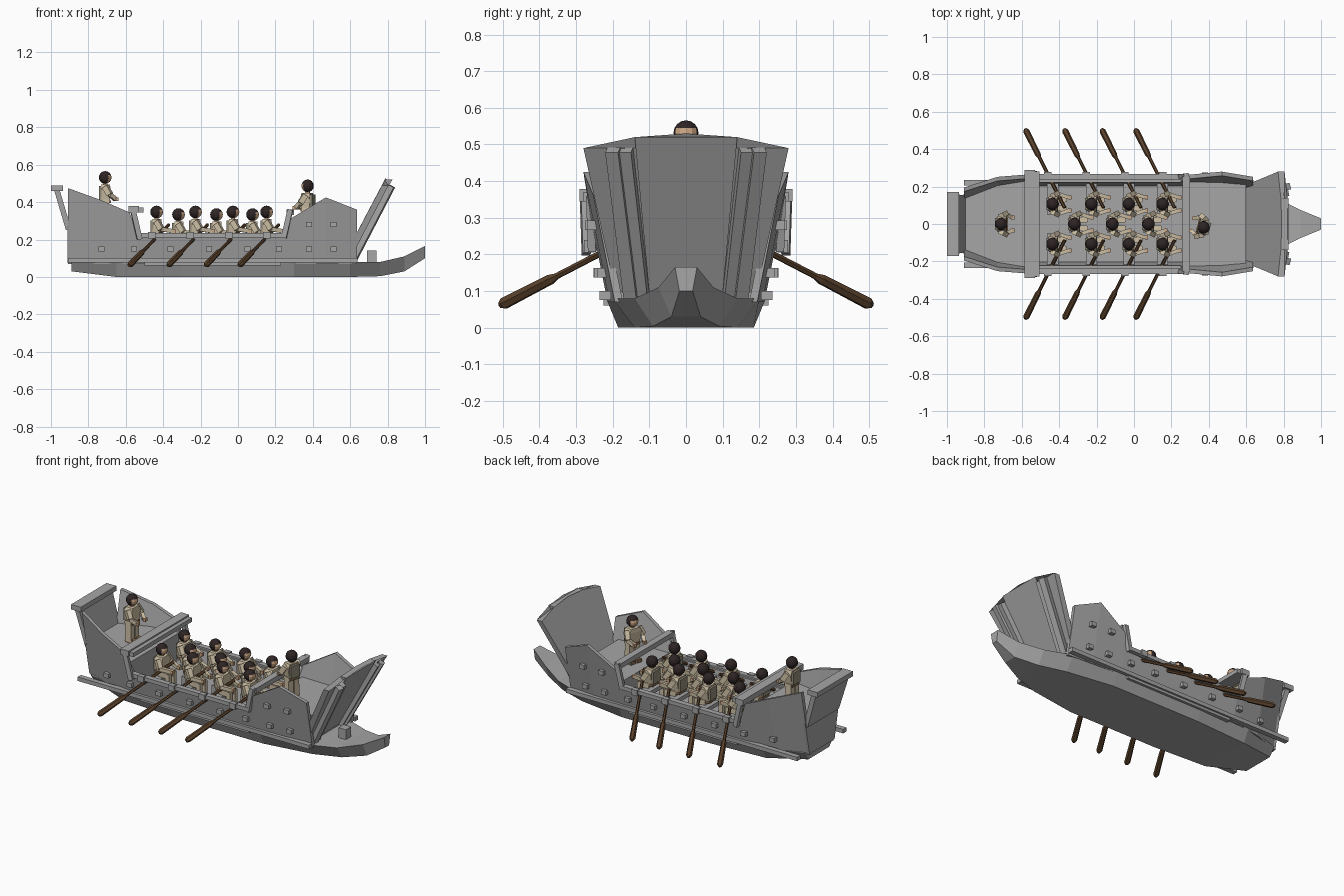
import bpy, bmesh, math
from mathutils import Vector, Matrix

if "Cube" in bpy.data.objects:
    bpy.data.objects.remove(bpy.data.objects["Cube"])


def material(name, rgb):
    m = bpy.data.materials.new(name)
    m.diffuse_color = (*rgb, 1)
    m.use_nodes = True
    m.node_tree.nodes["Principled BSDF"].inputs["Base Color"].default_value = m.diffuse_color
    return m


GREY = material("grey_timber", (0.38, 0.38, 0.38))
BROWN = material("oar_brown", (0.10, 0.052, 0.024))
CLOTH = material("cream_cloth", (0.62, 0.53, 0.38))
PACK = material("olive_tan", (0.29, 0.26, 0.19))
SKIN = material("skin", (0.60, 0.38, 0.23))
HAIR = material("dark_hair", (0.028, 0.018, 0.018))
BELT = material("leather_brown", (0.25, 0.15, 0.08))


def finish(bm, name, mats):
    bmesh.ops.recalc_face_normals(bm, faces=bm.faces[:])
    me = bpy.data.meshes.new(name)
    bm.to_mesh(me)
    bm.free()
    for m in mats:
        me.materials.append(m)
    ob = bpy.data.objects.new(name, me)
    bpy.context.collection.objects.link(ob)
    return ob


def loft(bm, rings, mat=0):
    """Closed solid through rings of equal point count."""
    vs = [[bm.verts.new(p) for p in r] for r in rings]
    n = len(vs[0])
    faces = [bm.faces.new(vs[0]), bm.faces.new(vs[-1])]
    for a, b in zip(vs, vs[1:]):
        for i in range(n):
            j = (i + 1) % n
            faces.append(bm.faces.new((a[i], a[j], b[j], b[i])))
    for f in faces:
        f.material_index = mat


def beam(bm, p0, p1, w, h, mat=0, taper=1.0):
    """Rectangular bar from p0 to p1, w wide sideways and h deep."""
    p0, p1 = Vector(p0), Vector(p1)
    d = (p1 - p0).normalized()
    s = d.cross(Vector((0, 0, 1)))
    s = Vector((0, 1, 0)) if s.length < 0.05 else s.normalized()
    u = s.cross(d)
    rings = []
    for p, k in ((p0, 1), (p1, taper)):
        rings.append([p + s * (a * w * k / 2) + u * (b * h * k / 2)
                      for a, b in ((-1, -1), (1, -1), (1, 1), (-1, 1))])
    loft(bm, rings, mat)


def box(bm, x0, x1, y0, y1, z0, z1, mat=0):
    loft(bm, [[(x, y0, z0), (x, y1, z0), (x, y1, z1), (x, y0, z1)] for x in (x0, x1)], mat)


# Half width of the side wall foot along the boat
FOOT = [(-.91, .115), (-.73, .185), (-.55, .215), (.27, .215), (.47, .21), (.64, .195)]


def side_y(x, z):
    for (xa, ya), (xb, yb) in zip(FOOT, FOOT[1:]):
        if x <= xb:
            break
    t = (x - xa) / (xb - xa)
    return ya + (yb - ya) * t + 0.2 * (z - .075)


# Lower hull with upturned prow: x, bottom half width, bottom z, top half width, top z
bm = bmesh.new()
hull = [(-.89, .10, .03, .14, .08), (-.65, .165, 0, .205, .08), (-.3, .185, 0, .218, .08),
        (.3, .185, 0, .218, .08), (.6, .14, 0, .20, .08), (.76, .09, .004, .14, .08),
        (.89, .04, .03, .075, .11), (1.0, .018, .10, .03, .165)]
loft(bm, [[(x, -b, zb), (x, b, zb), (x, t, zt), (x, -t, zt)] for x, b, zb, t, zt in hull])
finish(bm, "lower_hull", [GREY])

# Side walls, high at stern and bow
bm = bmesh.new()
top = [(-.91, .475), (-.73, .41), (-.58, .345), (-.535, .225), (.25, .225),
       (.27, .305), (.47, .425), (.635, .36)]
for s in (-1, 1):
    rings = []
    for x, z in top:
        lo, hi = side_y(x, .07), side_y(x, z)
        rings.append([(x, s * lo, .07), (x, s * hi, z), (x, s * (hi - .022), z), (x, s * (lo - .022), .07)])
    loft(bm, rings)
finish(bm, "side_walls", [GREY])


# Decks and bulkheads
def deck(name, xs, z, depth):
    b = bmesh.new()
    rings = []
    for x in xs:
        lo, hi = side_y(x, z - depth) - .015, side_y(x, z) - .015
        rings.append([(x, -lo, z - depth), (x, lo, z - depth), (x, hi, z), (x, -hi, z)])
    loft(b, rings)
    finish(b, name, [GREY])


deck("stern_deck", (-.905, -.73, -.555), .285, .2)
deck("rowing_floor", (-.56, .27), .12, .045)
deck("bow_deck", (.27, .47, .60), .24, .16)

# Transom: upright lower part, flared upper panel and cap rail
bm = bmesh.new()
loft(bm, [[(x, -.12, .075), (x, .12, .075), (x, .16, .27), (x, -.16, .27)] for x in (-.912, -.89)])
loft(bm, [[(x, -w, z), (x, w, z), (x + .03, w, z), (x + .03, -w, z)]
          for x, w, z in ((-.92, .15, .25), (-.985, .16, .47))])
box(bm, -1.0, -.935, -.17, .17, .46, .49)
finish(bm, "transom", [GREY])

# Cross beams with leaning posts
bm = bmesh.new()
box(bm, -.585, -.53, -.29, .29, .345, .378)
box(bm, -.53, -.505, -.28, .28, .345, .37)
box(bm, .26, .30, -.255, .255, .33, .36)
for s in (-1, 1):
    beam(bm, (-.525, s * .272, .20), (-.56, s * .277, .35), .022, .028)
    beam(bm, (.245, s * .255, .21), (.28, s * .26, .36), .022, .028)
finish(bm, "cross_beams", [GREY])

# Gunwales, lower rub rails and square studs
bm = bmesh.new()
for s in (-1, 1):
    ya, yb = sorted((s * .235, s * .268))
    box(bm, -.535, .25, ya, yb, .212, .235)
    ya, yb = sorted((s * .205, s * .236))
    box(bm, -.91, .64, ya, yb, .076, .10)
    ya, yb = sorted((s * .20, s * .225))
    box(bm, -.5, .23, ya, yb, .06, .076)
    for x in (-.46, -.255, -.05, .155):
        ya, yb = sorted((s * .25, s * .278))
        box(bm, x - .02, x + .02, ya, yb, .205, .24)
    for x, z in ((-.73, .15), (-.555, .15), (-.36, .15), (-.155, .15), (.05, .15),
                 (.22, .15), (.38, .15), (.51, .15), (.38, .28), (.51, .28)):
        y = side_y(x, z)
        ya, yb = sorted((s * (y - .01), s * (y + .022)))
        box(bm, x - .016, x + .016, ya, yb, z - .013, z + .013)
finish(bm, "rails_and_studs", [GREY])

# Raised bow ramp: sloping fan panel with a raised centre and rails
bm = bmesh.new()
edge = [(.28, .49, .79), (.14, .52, .805), (0, .53, .81), (-.14, .52, .805), (-.28, .49, .79)]
foot = [.19, .10, 0, -.10, -.19]
lower = [(.555, y, .085) for y in foot] + [(.595, y, .085) for y in reversed(foot)]
upper = [(x - .02, y, z) for y, z, x in edge] + [(x + .015, y, z) for y, z, x in reversed(edge)]
loft(bm, [lower, upper])
loft(bm, [[(x0, -w, z), (x0, w, z), (x1, w, z), (x1, -w, z)]
          for x0, x1, w, z in ((.56, .605, .10, .09), (.785, .825, .14, .52))])
for s in (-1, 1):
    for ya, yb, lift in ((.15, .20, .03), (.12, .165, .012)):
        beam(bm, (.60 + lift / 2, s * ya, .085), (.808 + lift / 2, s * yb, .485), .036, .03)
finish(bm, "bow_ramp", [GREY])

# Mooring post on the prow
bm = bmesh.new()
box(bm, .69, .74, -.025, .025, .07, .14)
finish(bm, "prow_post", [GREY])


# People: local origin at the hips, facing +x
def person(name, seated):
    b = bmesh.new()
    loft(b, [[(x - .022, -w, z), (x + .026, -w, z), (x + .026, w, z), (x - .022, w, z)]
             for x, w, z in ((0, .03, 0), (.002, .042, .075), (0, .03, .10))])
    box(b, -.026, .03, -.034, .034, 0, .014, 4)
    box(b, -.034, -.018, -.033, .033, .018, .092, 1)
    beam(b, (0, 0, .095), (0, 0, .115), .022, .022, 2)
    for s in (-1, 1):
        reach = .085 if seated else .055
        drop = .035 if seated else .02
        elbow = Vector((.025, s * .056, .045))
        hand = Vector((reach, s * .035, drop))
        beam(b, (0, s * .044, .088), elbow, .026, .03)
        beam(b, elbow, hand, .02, .022)
        beam(b, hand, hand + Vector((.016, 0, 0)), .02, .02, 2)
        if seated:
            beam(b, (0, s * .02, 0), (.065, s * .024, 0), .03, .032)
            beam(b, (.06, s * .024, .01), (.06, s * .024, -.075), .026, .026)
        else:
            beam(b, (0, s * .02, .02), (0, s * .022, -.105), .034, .04)
            box(b, -.018, .035, s * .022 - .016, s * .022 + .016, -.11, -.09, 4)
    # Head: skin on the face, hair elsewhere
    c = Vector((0, 0, .137))
    r = bmesh.ops.create_uvsphere(b, u_segments=12, v_segments=8, radius=.034, matrix=Matrix.Translation(c))
    for f in {f for v in r["verts"] for f in v.link_faces}:
        d = f.calc_center_median() - c
        f.material_index = 2 if d.x > .012 and d.z < .012 else 3
    return finish(b, name, [CLOTH, PACK, SKIN, HAIR, BELT])


ROWS = (-.435, -.227, -.027, .153)
MID = (-.318, -.115, .078)
spots = [(x, s * .107, .21) for x in ROWS for s in (-1, 1)] + [(x, 0, .196) for x in MID]
first = person("rower_1", True)
first.location = spots[0]
for i, p in enumerate(spots[1:], 2):
    ob = bpy.data.objects.new(f"rower_{i}", first.data)
    ob.location = p
    bpy.context.collection.objects.link(ob)

steersman = person("steersman", False)
steersman.location = (-.71, 0, .395)
lookout = person("lookout", False)
lookout.location = (.372, -.018, .35)
lookout.rotation_euler.z = math.radians(165)

# Benches under the rowers
bm = bmesh.new()
for x in ROWS:
    for s in (-1, 1):
        ya, yb = sorted((s * .05, s * .225))
        box(bm, x - .03, x + .03, ya, yb, .17, .195)
for x in MID:
    box(bm, x - .03, x + .03, -.045, .045, .115, .182)
finish(bm, "benches", [GREY])

# Oars: six-sided shafts with thicker blades
for i, x in enumerate(ROWS):
    for s in (-1, 1):
        bm = bmesh.new()
        tip = Vector((x - .145, s * .505, .062))
        d = Vector((.135, -s * .27, .14))
        rot = d.to_track_quat('Z', 'Y').to_matrix()
        rings = []
        for t, r in ((-.01, .009), (.03, .017), (.5, .015), (.56, .009), (1.55, .009)):
            rings.append([tip + d * t + rot @ Vector((r * math.cos(k * math.pi / 3), r * math.sin(k * math.pi / 3), 0))
                          for k in range(6)])
        loft(bm, rings)
        finish(bm, f"oar_{i + 1}_{'right' if s < 0 else 'left'}", [BROWN])
